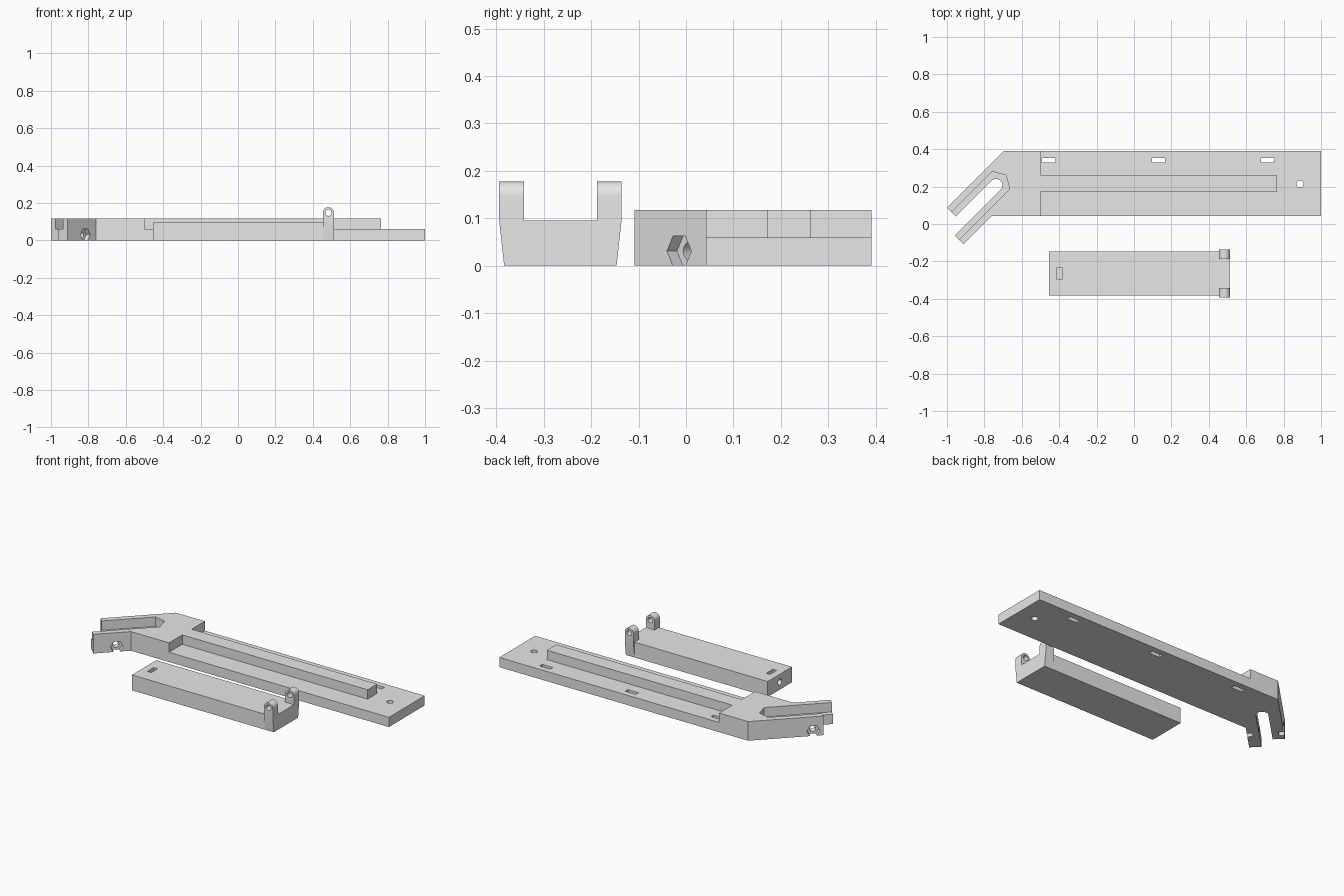
import bpy, bmesh, math
from mathutils import Matrix, Vector

if "Cube" in bpy.data.objects:
    bpy.data.objects.remove(bpy.data.objects["Cube"])

grey = bpy.data.materials.new("plain grey")
grey.diffuse_color = (0.8, 0.8, 0.8, 1)
grey.use_nodes = True
grey.node_tree.nodes["Principled BSDF"].inputs["Base Color"].default_value = grey.diffuse_color


def frame(x, y, z, origin=(0, 0, 0)):
    """Matrix whose columns are the given local axes."""
    m = Matrix((x, y, z)).transposed().to_4x4()
    m.translation = Vector(origin)
    return m


def prism(name, pts, lo, hi, m=Matrix()):
    """Extrude a 2D outline along local z from lo to hi."""
    bm = bmesh.new()
    face = bm.faces.new([bm.verts.new((x, y, lo)) for x, y in pts])
    new = bmesh.ops.extrude_face_region(bm, geom=[face])["geom"]
    bmesh.ops.translate(bm, vec=(0, 0, hi - lo),
                        verts=[v for v in new if isinstance(v, bmesh.types.BMVert)])
    bmesh.ops.transform(bm, matrix=m, verts=bm.verts)
    bmesh.ops.recalc_face_normals(bm, faces=bm.faces)
    mesh = bpy.data.meshes.new(name)
    bm.to_mesh(mesh)
    bm.free()
    mesh.materials.append(grey)
    ob = bpy.data.objects.new(name, mesh)
    bpy.context.collection.objects.link(ob)
    return ob


def rect(x0, x1, y0, y1):
    return [(x0, y0), (x1, y0), (x1, y1), (x0, y1)]


def arc(r, a0, a1, n, cx=0, cy=0):
    return [(cx + r * math.cos(math.radians(a0 + (a1 - a0) * i / n)),
             cy + r * math.sin(math.radians(a0 + (a1 - a0) * i / n))) for i in range(n + 1)]


def circle(r, n=32, cx=0, cy=0):
    return arc(r, 0, 360, n, cx, cy)[:-1]


def combine(ob, other, op="DIFFERENCE"):
    """Apply a boolean and discard the second object."""
    mod = ob.modifiers.new("cut", "BOOLEAN")
    mod.operation, mod.solver, mod.object = op, "EXACT", other
    bpy.context.view_layer.objects.active = ob
    bpy.ops.object.modifier_apply(modifier=mod.name)
    bpy.data.objects.remove(other)


def finish(ob):
    bpy.ops.object.select_all(action="DESELECT")
    ob.select_set(True)
    bpy.context.view_layer.objects.active = ob
    bpy.ops.object.shade_smooth_by_angle(angle=math.radians(30))


# Long bracket: thick angled head, thin plate and raised rail
bracket = prism("forked_bracket", [
    (-0.5, 0.042), (-0.5, 0.391), (-0.697, 0.391), (-1.0, 0.088), (-0.9285, 0.0165),
    (-0.9825, -0.0375), (-0.911, -0.109), (-0.76, 0.042)], 0, 0.118)
combine(bracket, prism("plate", rect(-0.55, 1.0, 0.042, 0.391), 0, 0.06), "UNION")
combine(bracket, prism("rail", rect(-0.55, 0.765, 0.171, 0.263), 0.03, 0.118), "UNION")

# Fork slot: narrow round-ended slot below, wider hex-ended slot above
s = math.sqrt(0.5)
along, across, up = (s, s, 0), (-s, s, 0), (0, 0, 1)
fork = frame(along, across, up, (-0.738, 0.207, 0))
combine(bracket, prism("slot", [(-0.6, -0.034)] + arc(0.034, -90, 90, 16)
                       + [(-0.6, 0.034)], -0.1, 0.3, fork))
combine(bracket, prism("hex_slot", [(-0.6, -0.066)] + arc(0.0762, -60, 60, 2)
                       + [(-0.6, 0.066)], 0.06, 0.3, fork))

# Cross bolt hole through both arms with hex recesses on the outer faces
bolt = frame(along, up, across, (-0.8165, -0.0145, 0.031))
combine(bracket, prism("bolt_hole", circle(0.018), -0.1, 0.4, bolt))
span = 0.286 * s
for lo, hi in ((-0.05, 0.03), (span - 0.03, span + 0.05)):
    combine(bracket, prism("nut_recess", circle(0.0364, 6), lo, hi, bolt))

# Plate slots and round hole
for x in (-0.455, 0.131, 0.715):
    combine(bracket, prism("strap_slot", rect(x - 0.036, x + 0.036, 0.328, 0.353), -0.1, 0.3))
combine(bracket, prism("round_hole", circle(0.019, 32, 0.887, 0.214), -0.1, 0.3))
finish(bracket)

# Lug end: U section with flared sides, trimmed to a rounded side outline
yz = frame((0, 1, 0), (0, 0, 1), (1, 0, 0))
xz = frame((1, 0, 0), (0, 0, 1), (0, -1, 0))
mid = -0.265
half = [(0.1185, 0), (0.129, 0.095), (0.129, 0.3), (0.077, 0.3), (0.077, 0.095)]
u_shape = [(mid + y, z) for y, z in half] + [(mid - y, z) for y, z in reversed(half)]
lugs = prism("hinge_lugs", u_shape, 0.4, 0.6, yz)
combine(lugs, prism("outline", [(0.454, -0.1), (0.513, -0.1)]
                    + arc(0.0295, 0, 180, 24, 0.4835, 0.148), 0, 0.6, xz), "INTERSECT")
combine(lugs, prism("pin_hole", circle(0.017, 32, 0.4835, 0.148), 0, 0.6, xz))

# Lever: plain bar joined to the lugs, with nut pocket and end hole
lever = prism("hinged_lever", rect(-0.455, 0.48, mid - 0.1185, mid + 0.1185), 0, 0.095)
combine(lever, lugs, "UNION")
combine(lever, prism("nut_pocket", rect(-0.411, -0.385, mid - 0.032, mid + 0.032), 0.015, 0.2))
combine(lever, prism("end_hole", circle(0.018, 32, mid, 0.047), -0.6, -0.37, yz))
finish(lever)
